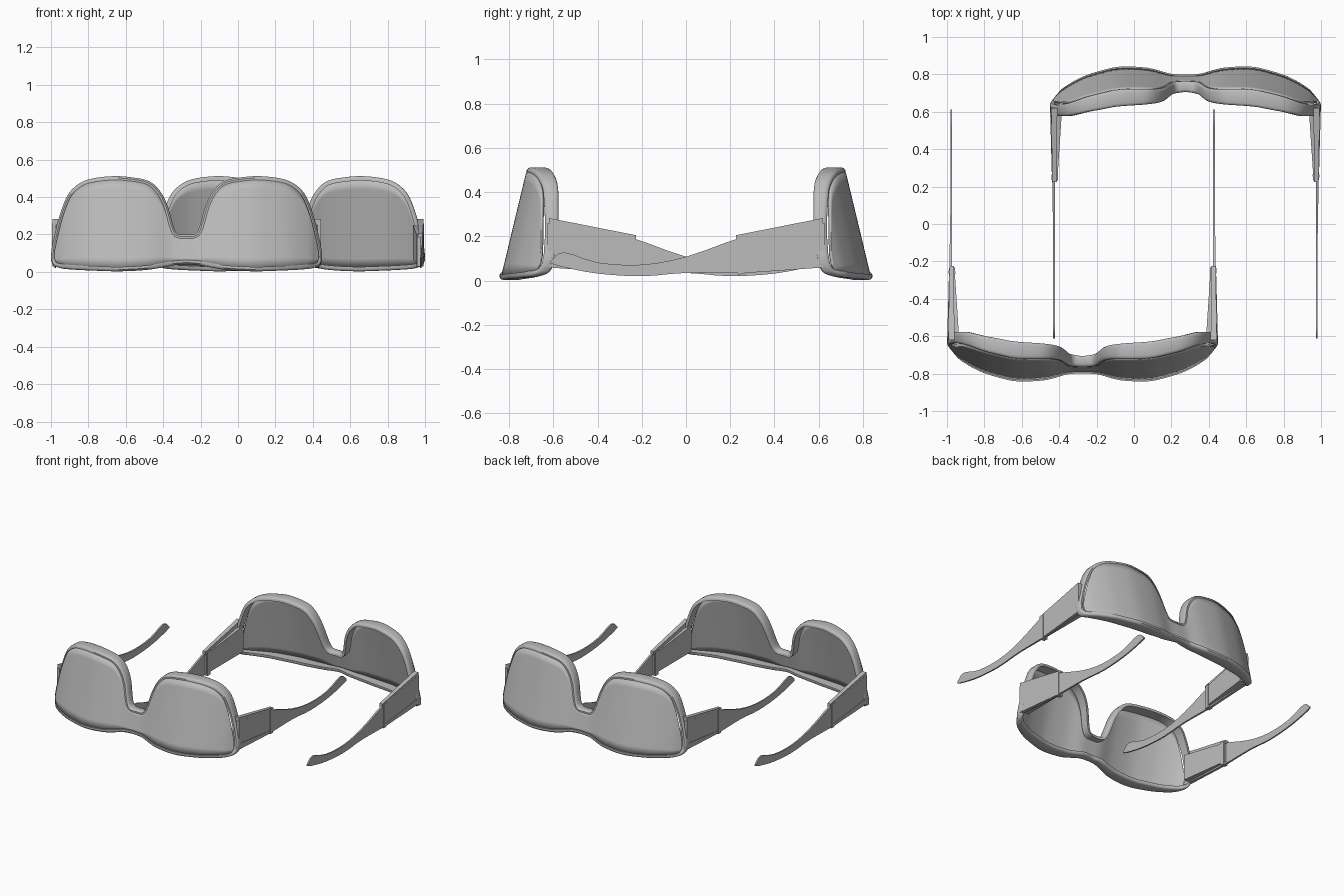
import bpy, bmesh, math
from mathutils import Vector

if "Cube" in bpy.data.objects:
    bpy.data.objects.remove(bpy.data.objects["Cube"])

grey = bpy.data.materials.new("plain_grey")
grey.diffuse_color = (0.5, 0.5, 0.5, 1)
grey.use_nodes = True
grey.node_tree.nodes["Principled BSDF"].inputs["Base Color"].default_value = grey.diffuse_color

CENTRE_X = -0.275          # middle of the first pair; the second is turned half round

# Half outline of the frame (distance from nose, height), nose to outer end
TOP = [(0, .2), (.05, .205), (.075, .26), (.1, .35), (.14, .43), (.2, .485), (.29, .505),
       (.39, .512), (.5, .5), (.57, .475), (.63, .42), (.67, .33), (.7, .22), (.722, .12)]
BOTTOM = [(0, .04), (.05, .037), (.08, .033), (.11, .027), (.15, .02), (.2, .012), (.29, .005),
          (.39, .003), (.5, .007), (.57, .01), (.63, .014), (.675, .02), (.71, .035), (.725, .07)]
# Wrap of the front seen from above (distance from nose, depth)
WRAP = [(0, -.81), (.08, -.812), (.2, -.838), (.35, -.842), (.45, -.822), (.55, -.79),
        (.65, -.735), (.7, -.69), (.74, -.658)]


def smooth(points, steps=3):
    """Catmull-Rom curve through the points."""
    p = [Vector(q) for q in points]
    p = [2 * p[0] - p[1]] + p + [2 * p[-1] - p[-2]]
    out = []
    for i in range(1, len(p) - 2):
        a, b, c, d = p[i - 1:i + 3]
        for k in range(steps):
            t = k / steps
            out.append(.5 * (2 * b + (c - a) * t + (2 * a - 5 * b + 4 * c - d) * t * t
                             + (3 * b - a - 3 * c + d) * t ** 3))
    return out + [p[-2]]


WRAP_CURVE = smooth(WRAP, 6)


def front_y(u, z):
    u = abs(u)
    for a, b in zip(WRAP_CURVE, WRAP_CURVE[1:]):
        if u <= b.x:
            return a.y + (b.y - a.y) * (u - a.x) / (b.x - a.x) + .24 * z
    return WRAP_CURVE[-1].y + .24 * z


def rim_depth(u):
    return .055 + .035 * math.sin(math.pi * min(1, abs(u) / .725))


def make(name, verts, faces, turn, angle=35):
    """Mesh object; turn is 1 for the first pair, -1 for the one facing it."""
    mesh = bpy.data.meshes.new(name)
    mesh.from_pydata([((x + CENTRE_X) * turn, y * turn, z) for x, y, z in verts], [], faces)
    bm = bmesh.new()
    bm.from_mesh(mesh)
    bmesh.ops.recalc_face_normals(bm, faces=bm.faces)
    bm.to_mesh(mesh)
    bm.free()
    mesh.materials.append(grey)
    obj = bpy.data.objects.new(name, mesh)
    bpy.context.collection.objects.link(obj)
    bpy.ops.object.select_all(action='DESELECT')
    obj.select_set(True)
    bpy.context.view_layer.objects.active = obj
    bpy.ops.object.shade_smooth_by_angle(angle=math.radians(angle))
    return obj


def bar(name, sections, side, turn):
    """Loft of box sections: (y, z low, z high, inner u, outer u)."""
    verts, faces = [], []
    for y, lo, hi, a, b in sections:
        verts += [(side * a, y, lo), (side * b, y, lo), (side * b, y, hi), (side * a, y, hi)]
    for i in range(0, len(verts) - 4, 4):
        for k in range(4):
            j = (k + 1) % 4
            faces.append((i + k, i + j, i + 4 + j, i + 4 + k))
    n = len(verts)
    faces += [(0, 1, 2, 3), (n - 4, n - 3, n - 2, n - 1)]
    make(name, verts, faces, turn)


# Full outline: upper edge left to right, lower edge right to left
def both_sides(half):
    return [Vector((-p.x, p.y)) for p in reversed(half[1:])] + half


upper, lower = both_sides(smooth(TOP)), both_sides(smooth(BOTTOM))
cols = len(upper)
ring = upper + lower[::-1]
N = len(ring)


def inset(amount):
    out = []
    for i, p in enumerate(ring):
        t = (ring[(i + 1) % N] - ring[i - 1]).normalized()
        out.append(p + Vector((t.y, -t.x)) * amount)
    return out


def frame(turn):
    # Cross-section of the rim: (inset, share of depth, extra depth)
    section = [(0, 0, .016), (.003, 0, .006), (.010, 0, 0), (.024, 0, 0),
               (.024, 1, 0), (.010, 1, 0), (.003, 1, -.005), (0, 1, -.014)]
    verts, faces, m = [], [], len(section)
    for amount, share, extra in section:
        for p, base in zip(inset(amount), ring):
            y = front_y(base.x, base.y) + share * rim_depth(base.x) + extra
            verts.append((p.x, y, p.y))
    for k in range(m):
        for i in range(N):
            j, q = (i + 1) % N, (k + 1) % m
            faces.append((k * N + i, k * N + j, q * N + j, q * N + i))
    make("front_rim", verts, faces, turn, 40)


def lens(turn):
    edge = inset(.022)
    rows, verts, faces = 10, [], []
    for i in range(cols):
        a, b = edge[i], edge[N - 1 - i]
        for r in range(rows + 1):
            p = a.lerp(b, r / rows)
            verts.append((p.x, front_y(p.x, p.y) + .010, p.y))
    for i in range(cols - 1):
        for r in range(rows):
            v = i * (rows + 1) + r
            faces.append((v, v + 1, v + rows + 2, v + rows + 1))
    obj = make("wrap_lens", verts, faces, turn, 60)
    mod = obj.modifiers.new("thickness", 'SOLIDIFY')
    mod.thickness, mod.offset = .014, 0


# Lower and upper edge of the arm (y, height)
ARM_LOW = [(-.625, .06), (-.42, .045), (-.25, .035), (0, .035), (.2, .02), (.4, .032), (.55, .06), (.612, .078)]
ARM_HIGH = [(-.625, .26), (-.42, .225), (-.25, .195), (0, .108), (.2, .072), (.4, .082), (.55, .128), (.612, .088)]


def arm(side, turn):
    sections = []
    for a, b in zip(smooth(ARM_LOW), smooth(ARM_HIGH)):
        f = min(1, max(0, (a.x + .625) / .7))
        mid = .709 - .007 * f
        half = .010 - .005 * f
        sections.append((a.x, a.y, b.y, mid - half, mid + half))
    bar("arm", sections, side, turn)
    # Thick hinge panel inside the arm, ledge on top, and the clip around its end
    bar("inner_panel", [(-.61, .065, .25, .66, .702), (-.23, .045, .185, .685, .702)], side, turn)
    bar("top_ledge", [(-.62, .25, .283, .685, .718), (-.225, .18, .205, .688, .712)], side, turn)
    bar("lower_ledge", [(-.62, .06, .10, .70, .724), (-.25, .034, .052, .698, .714)], side, turn)
    bar("clip", [(-.265, .03, .202, .680, .716), (-.235, .028, .196, .682, .715)], side, turn)


for turn in (1, -1):
    frame(turn)
    lens(turn)
    for side in (1, -1):
        arm(side, turn)
